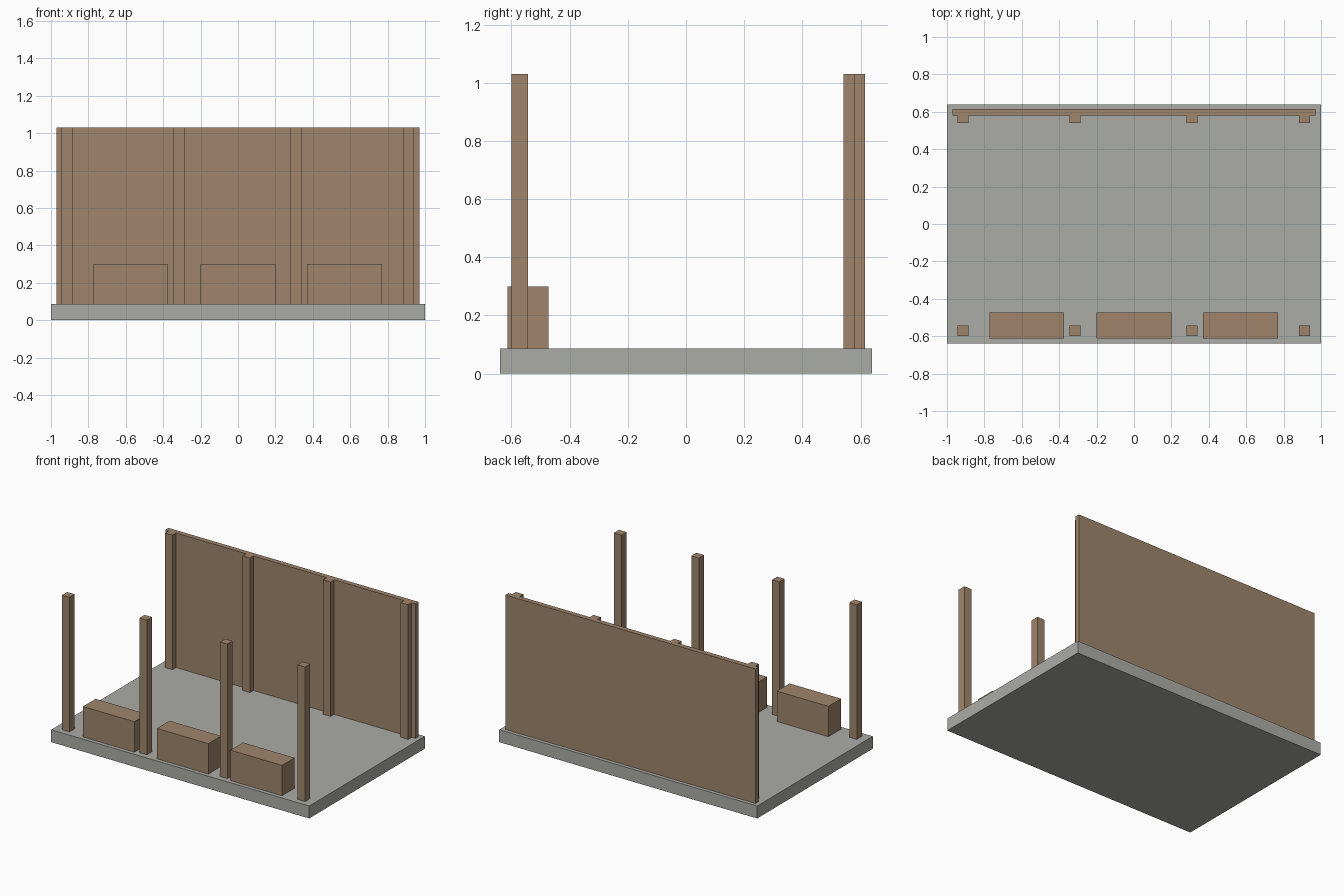
import bpy

old = bpy.data.objects.get("Cube")
if old:
    bpy.data.objects.remove(old, do_unlink=True)


def material(name, rgb):
    mat = bpy.data.materials.new(name)
    mat.use_nodes = True
    mat.diffuse_color = (*rgb, 1)
    bsdf = mat.node_tree.nodes["Principled BSDF"]
    bsdf.inputs["Base Color"].default_value = (*rgb, 1)
    bsdf.inputs["Roughness"].default_value = 0.8
    return mat


def box(name, x, y, z, mat):
    """Box spanning the (low, high) range on each axis."""
    spans = (x, y, z)
    bpy.ops.mesh.primitive_cube_add(size=1, location=[(a + b) / 2 for a, b in spans])
    obj = bpy.context.object
    obj.name = name
    obj.scale = [b - a for a, b in spans]
    bpy.ops.object.transform_apply(location=False, rotation=False, scale=True)
    obj.data.materials.append(mat)
    return obj


wood = material("brown wood", (0.35, 0.235, 0.15))
stone = material("grey stone", (0.41, 0.415, 0.39))

FLOOR = 0.087
TOP = 1.03
WALL_FRONT = 0.58

# Floor slab and back wall
box("floor_slab", (-1, 1), (-0.64, 0.64), (0, FLOOR), stone)
box("back_wall", (-0.97, 0.97), (WALL_FRONT, 0.615), (FLOOR, TOP), wood)

# Two rows of posts; the back row stands against the wall
for i, x in enumerate((-0.915, -0.315, 0.31, 0.911), 1):
    span = (x - 0.029, x + 0.029)
    box(f"front_post_{i}", span, (-0.6, -0.543), (FLOOR, TOP), wood)
    box(f"back_post_{i}", span, (0.541, WALL_FRONT), (FLOOR, TOP), wood)

# Low counters between the front posts
for i, x in enumerate((-0.573, 0, 0.57), 1):
    box(f"counter_{i}", (x - 0.2, x + 0.2), (-0.613, -0.473), (FLOOR, 0.3), wood)
